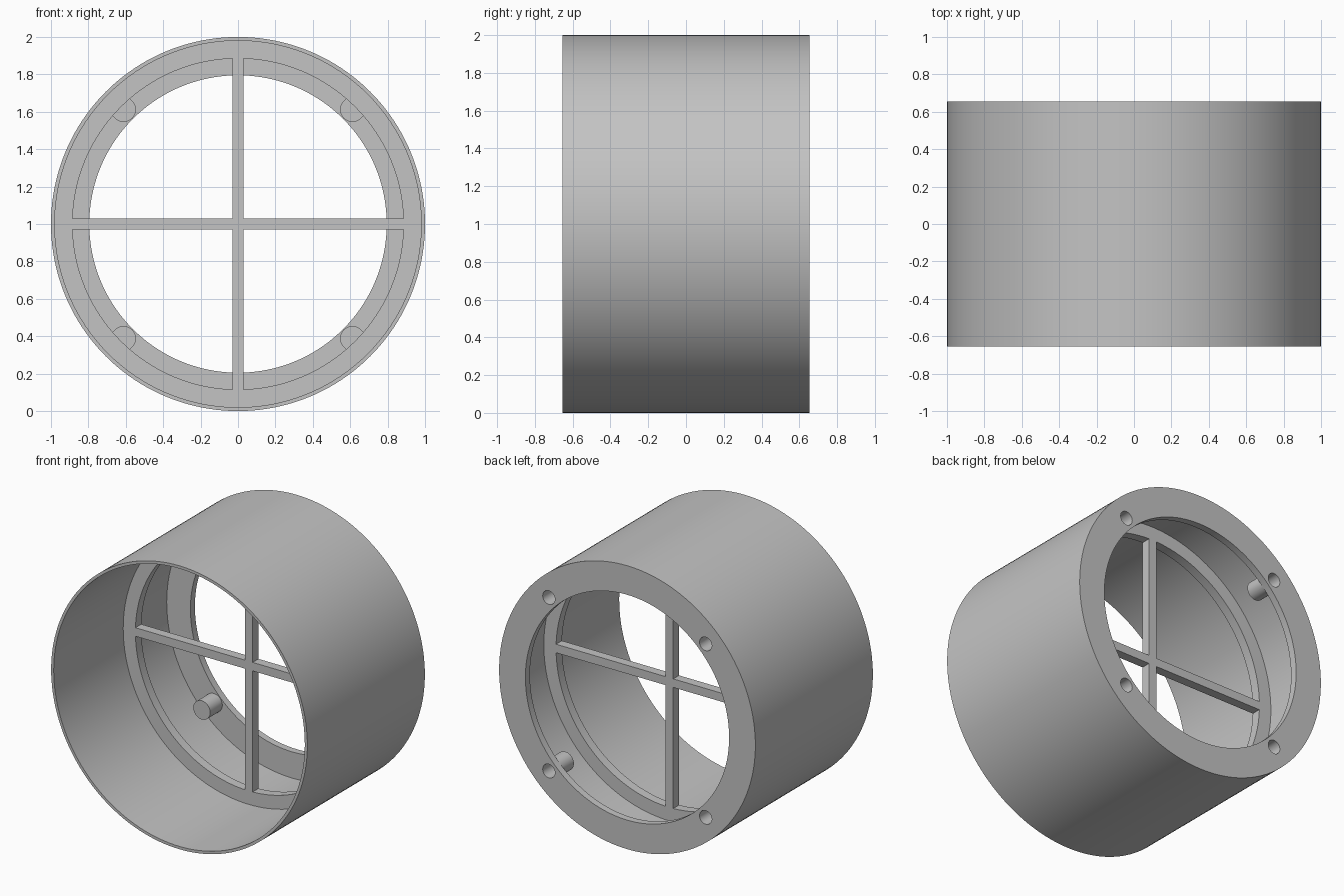
import bpy, bmesh, math
from mathutils import Matrix, Vector

cube = bpy.data.objects.get("Cube")
if cube:
    bpy.data.objects.remove(cube, do_unlink=True)

# Main dimensions
FRONT, BACK = -0.655, 0.655
R_OUT, R_WALL, R_RING, R_HOLE = 1.0, 0.98, 0.885, 0.795
RING_FRONT, RING_BACK = 0.12, 0.185
FLANGE = 0.605
BOSS_POS, BOSS_R, BOSS_FRONT = 0.612, 0.066, 0.47
SCREW_R, SCREW_END = 0.048, 0.5
BAR = 0.06

grey = bpy.data.materials.new("plain_grey")
grey.use_nodes = True
colour = (0.55, 0.55, 0.55, 1)
grey.diffuse_color = colour
grey.node_tree.nodes["Principled BSDF"].inputs["Base Color"].default_value = colour


def finish(name, bm):
    bmesh.ops.recalc_face_normals(bm, faces=bm.faces)
    mesh = bpy.data.meshes.new(name)
    bm.to_mesh(mesh)
    bm.free()
    mesh.materials.append(grey)
    ob = bpy.data.objects.new(name, mesh)
    bpy.context.collection.objects.link(ob)
    return ob


def lathe(name, profile, steps=160):
    """Revolve a closed (radius, y) profile around the tube axis."""
    bm = bmesh.new()
    rings = []
    for i in range(steps):
        a = math.tau * i / steps
        rings.append([bm.verts.new((r * math.cos(a), y, 1 + r * math.sin(a)))
                      for r, y in profile])
    n = len(profile)
    for i in range(steps):
        here, after = rings[i], rings[(i + 1) % steps]
        for j in range(n):
            k = (j + 1) % n
            bm.faces.new((here[j], here[k], after[k], after[j]))
    return finish(name, bm)


def four_pins(name, radius, y0, y1):
    """Four cylinders along y, one in each quadrant."""
    bm = bmesh.new()
    turn = Matrix.Rotation(math.pi / 2, 4, 'X')
    for sx in (-1, 1):
        for sz in (-1, 1):
            spot = Vector((sx * BOSS_POS, (y0 + y1) / 2, 1 + sz * BOSS_POS))
            bmesh.ops.create_cone(bm, cap_ends=True, segments=40, radius1=radius,
                                  radius2=radius, depth=y1 - y0,
                                  matrix=Matrix.Translation(spot) @ turn)
    return finish(name, bm)


def box(name, centre, size):
    bm = bmesh.new()
    bmesh.ops.create_cube(bm, size=1, matrix=Matrix.Translation(centre)
                          @ Matrix.Diagonal((*size, 1)))
    return finish(name, bm)


def select(ob):
    bpy.ops.object.select_all(action='DESELECT')
    ob.select_set(True)
    bpy.context.view_layer.objects.active = ob


def combine(ob, helper, operation):
    helper.hide_render = True
    mod = ob.modifiers.new(operation.lower(), 'BOOLEAN')
    mod.operation, mod.object, mod.solver = operation, helper, 'EXACT'
    select(ob)
    bpy.ops.object.modifier_apply(modifier=mod.name)
    bpy.data.objects.remove(helper, do_unlink=True)


# Tube wall with the inner support ring and the back flange
housing = lathe("tube_housing", [
    (R_OUT, FRONT), (R_OUT, BACK), (R_HOLE, BACK), (R_HOLE, FLANGE),
    (R_WALL, FLANGE), (R_WALL, RING_BACK), (R_RING, RING_BACK),
    (R_RING, RING_FRONT), (R_WALL, RING_FRONT), (R_WALL, FRONT)])

# Screw bosses inside the flange, with blind holes from the back
combine(housing, four_pins("screw_bosses", BOSS_R, BOSS_FRONT, 0.63), 'UNION')
combine(housing, four_pins("screw_holes", SCREW_R, SCREW_END, 0.7), 'DIFFERENCE')
select(housing)
bpy.ops.object.shade_smooth_by_angle(angle=math.radians(30))

# Cross bars flush with the support ring
mid, depth = (RING_FRONT + RING_BACK) / 2, RING_BACK - RING_FRONT
reach = R_RING + 0.003
cross = box("cross_bars", (0, mid, 1), (2 * reach, depth, BAR))
combine(cross, box("upright_bar", (0, mid, 1), (BAR, depth, 2 * reach)), 'UNION')
